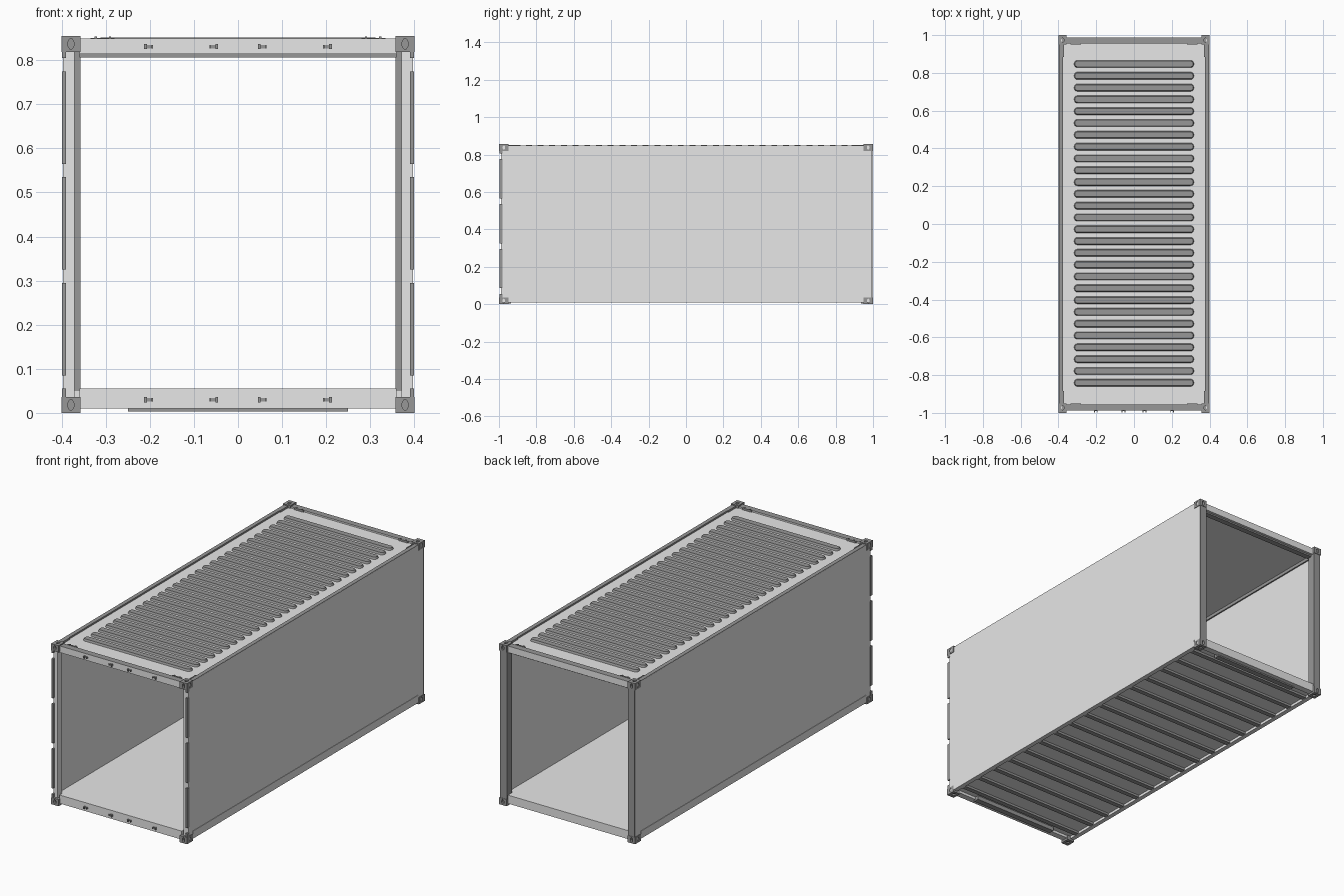
import bpy, bmesh, math
from mathutils import Matrix, Vector

if "Cube" in bpy.data.objects:
    bpy.data.objects.remove(bpy.data.objects["Cube"])


def material(name, v):
    m = bpy.data.materials.new(name)
    m.diffuse_color = (v, v, v, 1)
    m.use_nodes = True
    m.node_tree.nodes["Principled BSDF"].inputs["Base Color"].default_value = m.diffuse_color
    return m


LIGHT = material("light_grey", 0.8)
DARK = material("dark_grey", 0.31)
H = 0.855  # overall height


def finish(name, bm, mats):
    me = bpy.data.meshes.new(name)
    bm.to_mesh(me)
    bm.free()
    for m in mats:
        me.materials.append(m)
    ob = bpy.data.objects.new(name, me)
    bpy.context.collection.objects.link(ob)
    return ob


def add_box(bm, x0, x1, y0, y1, z0, z1):
    mat = Matrix.Translation(((x0 + x1) / 2, (y0 + y1) / 2, (z0 + z1) / 2))
    mat = mat @ Matrix.Diagonal((abs(x1 - x0), abs(y1 - y0), abs(z1 - z0), 1))
    bmesh.ops.create_cube(bm, size=1, matrix=mat)


def boxes(name, items, mat, sides=False, ends=False, dark_top=False):
    """One object from boxes, optionally repeated on -x and on -y."""
    bm = bmesh.new()
    for x0, x1, y0, y1, z0, z1 in items:
        for sx in ((1, -1) if sides else (1,)):
            for sy in ((1, -1) if ends else (1,)):
                add_box(bm, x0 * sx, x1 * sx, y0 * sy, y1 * sy, z0, z1)
    if dark_top:
        bm.normal_update()
        for f in bm.faces:
            f.material_index = 1 if f.normal.z > 0.9 else 0
    return finish(name, bm, [mat, DARK])


# Side walls and the bottom rails standing slightly proud of them
boxes("side_wall", [(0.382, 0.397, -0.985, 0.99, 0.012, 0.848)], LIGHT, sides=True)
boxes("bottom_side_rail", [(0.375, 0.399, -0.95, 0.95, 0.010, 0.050)], LIGHT, sides=True)
boxes("top_side_rail", [(0.375, 0.3965, -0.95, 0.95, 0.815, 0.8495)], DARK, sides=True)

# Floor, cross members and the end skids below
boxes("floor", [(-0.385, 0.385, -0.96, 0.96, 0.024, 0.052)], LIGHT)
ribs = [(-0.376, 0.376, y - 0.013, y + 0.013, 0.012, 0.026)
        for y in [-0.9 + 0.12 * i for i in range(16)]]
boxes("floor_cross_member", ribs, DARK)
boxes("end_skid", [(-0.25, 0.25, 0.935, 0.965, 0.003, 0.026)], DARK, ends=True)

# End frames: sills and headers, dark on the top faces of the headers
boxes("end_sill", [(-0.36, 0.36, 0.955, 0.988, 0.010, 0.055)], LIGHT, ends=True)
boxes("end_header", [(-0.36, 0.36, 0.955, 0.988, 0.814, 0.849)], LIGHT,
      ends=True, dark_top=True)
boxes("rear_header_lip", [(-0.36, 0.36, 0.945, 0.975, 0.806, 0.83)], DARK)
boxes("rear_post", [(0.357, 0.3965, 0.955, 0.998, 0.034, 0.822)], DARK, sides=True)
boxes("front_post", [(0.371, 0.390, -0.988, -0.95, 0.034, 0.822)], LIGHT, sides=True)

# Outer front channel, interrupted by four hinge notches
cuts = [0.034, 0.055, 0.085, 0.295, 0.325, 0.535, 0.565, 0.775, 0.805, 0.822]
boxes("front_hinge_channel",
      [(0.390, 0.3995, -0.998, -0.980, cuts[i], cuts[i + 1]) for i in range(0, 10, 2)],
      DARK, sides=True)

# Door lock keepers on the front sill and header
keepers = []
for z in (0.030, 0.831):
    for x, d in ((0.055, -1), (0.203, 1)):
        keepers += [(x - 0.010, x + 0.010, -0.991, -0.986, z - 0.004, z + 0.004),
                    (x + d * 0.004, x + d * 0.010, -0.999, -0.986, z - 0.006, z + 0.006),
                    (x - d * 0.010, x - d * 0.007, -0.997, -0.986, z - 0.004, z + 0.004)]
boxes("lock_keeper", keepers, DARK, sides=True)

# Roof sheet and the small corner guard strips
boxes("roof_panel", [(-0.376, 0.376, -0.956, 0.956, 0.832, 0.841)], LIGHT)
boxes("roof_corner_guard",
      [(0.370, 0.376, 0.885, 0.955, 0.84, 0.851),
       (0.280, 0.335, 0.949, 0.956, 0.84, 0.851),
       (0.288, 0.293, 0.949, 0.956, 0.85, 0.854),
       (0.320, 0.325, 0.949, 0.956, 0.85, 0.854)], DARK, sides=True, ends=True)

# Pressed roof ribs with rounded ends and sloped edges
bm = bmesh.new()


def rib_ring(yc, hx, hy, r, z):
    ring = []
    for q, (sx, sy) in enumerate(((1, 1), (-1, 1), (-1, -1), (1, -1))):
        for k in range(5):
            a = math.pi / 2 * (q + k / 4)
            ring.append(bm.verts.new((sx * (hx - r) + r * math.cos(a),
                                      yc + sy * (hy - r) + r * math.sin(a), z)))
    return ring


for i in range(28):
    yc = 0.847 - i * 0.0625
    low = rib_ring(yc, 0.317, 0.020, 0.017, 0.840)
    high = rib_ring(yc, 0.312, 0.015, 0.012, 0.8515)
    n = len(low)
    for k in range(n):
        bm.faces.new((low[k], low[(k + 1) % n], high[(k + 1) % n], high[k]))
    bm.faces.new(high)
finish("roof_rib", bm, [DARK])

# Corner casting with three oval sockets, then mirrored to all eight corners
bm = bmesh.new()
add_box(bm, 0.357, 0.400, 0.950, 1.0, 0.819, H)
master = finish("casting_master", bm, [DARK])
helpers = [master]
sockets = (
    (Vector((0.379, 1.0, 0.837)), Matrix.Rotation(math.pi / 2, 4, 'X'), 0.007, 0.012, 0.028),
    (Vector((0.400, 0.974, 0.837)), Matrix.Rotation(math.pi / 2, 4, 'Y'), 0.011, 0.007, 0.020),
    (Vector((0.378, 0.973, H)), Matrix.Identity(4), 0.008, 0.011, 0.016),
)
for loc, rot, rx, ry, depth in sockets:
    bm = bmesh.new()
    bmesh.ops.create_cone(bm, cap_ends=True, segments=16, radius1=1, radius2=1, depth=1,
                          matrix=Matrix.Translation(loc) @ rot
                          @ Matrix.Diagonal((rx, ry, depth, 1)))
    cutter = finish("socket_cutter", bm, [DARK])
    cutter.hide_render = True
    helpers.append(cutter)
    mod = master.modifiers.new("socket", 'BOOLEAN')
    mod.operation = 'DIFFERENCE'
    mod.solver = 'EXACT'
    mod.object = cutter
bpy.context.view_layer.update()
cut_mesh = bpy.data.meshes.new_from_object(
    master.evaluated_get(bpy.context.evaluated_depsgraph_get()))
for h in helpers:
    bpy.data.objects.remove(h, do_unlink=True)
for sx in (1, -1):
    for sy in (1, -1):
        for top in (True, False):
            bm = bmesh.new()
            bm.from_mesh(cut_mesh)
            for v in bm.verts:
                v.co = (v.co.x * sx, v.co.y * sy, v.co.z if top else H - v.co.z)
            if sx * sy * (1 if top else -1) < 0:
                bmesh.ops.reverse_faces(bm, faces=bm.faces)
            for f in bm.faces:
                f.material_index = 0
            finish("corner_casting", bm, [DARK])
